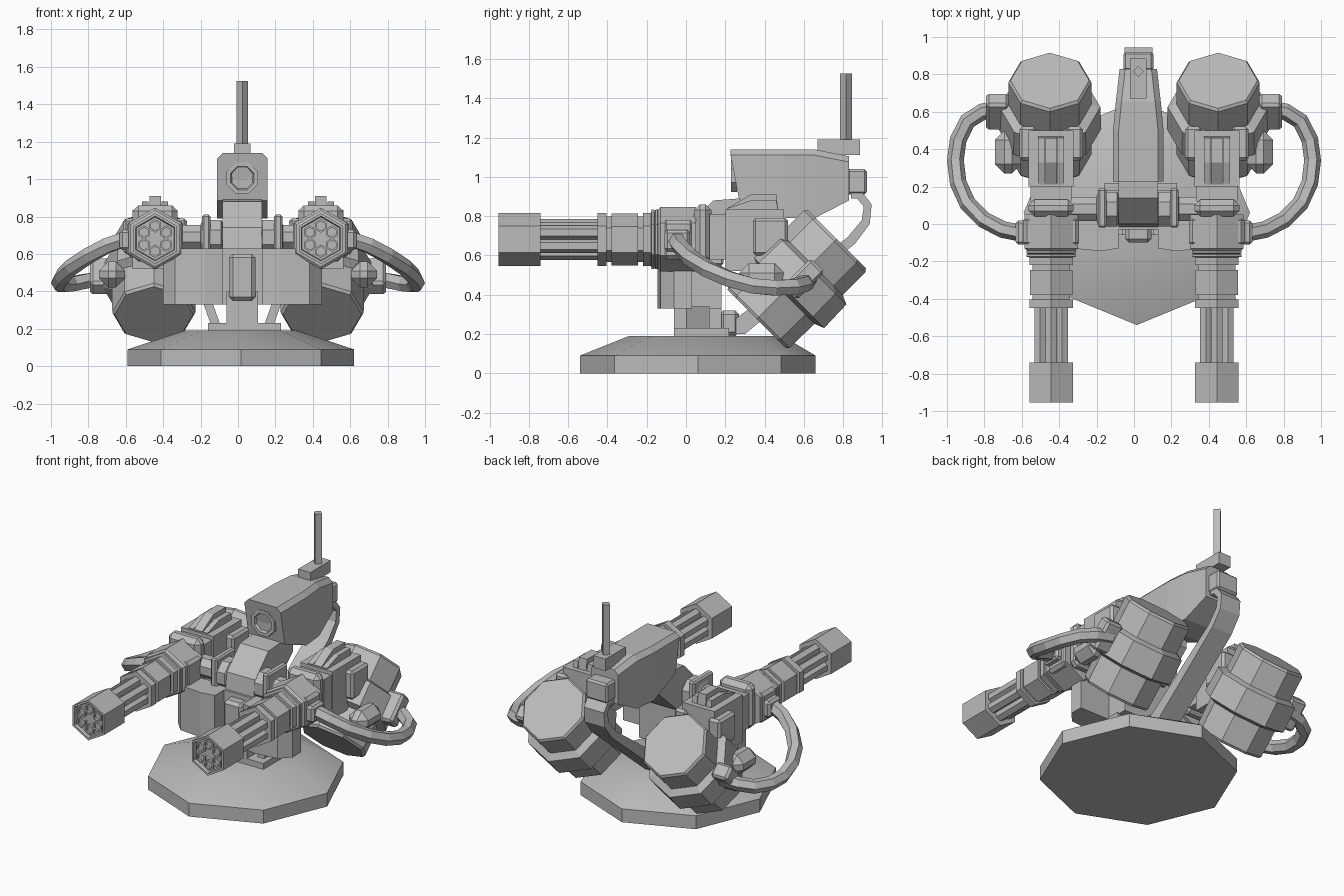
import bpy, bmesh, math
from mathutils import Vector, Matrix

if "Cube" in bpy.data.objects:
    bpy.data.objects.remove(bpy.data.objects["Cube"])

grey = bpy.data.materials.new("plain grey")
grey.use_nodes = True
COLOUR = (0.5, 0.5, 0.5, 1)
grey.diffuse_color = COLOUR
grey.node_tree.nodes["Principled BSDF"].inputs["Base Color"].default_value = COLOUR
CX = 0.023  # centre line of the pedestal and sensor


def finish(name, bm):
    bmesh.ops.recalc_face_normals(bm, faces=bm.faces)
    mesh = bpy.data.meshes.new(name)
    bm.to_mesh(mesh)
    bm.free()
    mesh.materials.append(grey)
    ob = bpy.data.objects.new(name, mesh)
    bpy.context.collection.objects.link(ob)
    return ob


def skin(name, rings):
    """Closed surface through equal-length rings of points."""
    bm = bmesh.new()
    rows = [[bm.verts.new(p) for p in ring] for ring in rings]
    n = len(rows[0])
    for a, b in zip(rows, rows[1:]):
        for i in range(n):
            j = (i + 1) % n
            bm.faces.new((a[i], a[j], b[j], b[i]))
    bm.faces.new(rows[0])
    bm.faces.new(rows[-1])
    return finish(name, bm)


def box(name, x, y, z, cut=0.0):
    """Box from ranges, its edges optionally chamfered."""
    bm = bmesh.new()
    bmesh.ops.create_cube(bm, size=1)
    for v in bm.verts:
        v.co = [(r[0] + r[1]) / 2 + c * (r[1] - r[0]) for r, c in zip((x, y, z), v.co)]
    if cut:
        bmesh.ops.bevel(bm, geom=bm.edges[:], offset=cut, segments=1, affect='EDGES')
    return finish(name, bm)


def side_prism(name, x, outline):
    """Side profile of (y, z) points extruded across x."""
    return skin(name, [[(k, p, q) for p, q in outline] for k in x])


def plan_prism(name, z, outline):
    """Plan of (x, y) points extruded up z."""
    return skin(name, [[(p, q, k) for p, q in outline] for k in z])


def turned(name, centre, axis, sides, profile, phase=0.0, up=(0, 0, 1)):
    """Faceted solid of (distance, radius) steps along an axis."""
    c, a = Vector(centre), Vector(axis).normalized()
    u = (Vector(up) - a * a.dot(Vector(up))).normalized()
    w = a.cross(u)
    angles = [math.tau * i / sides + phase for i in range(sides)]
    return skin(name, [[c + a * s + (u * math.cos(t) + w * math.sin(t)) * r for t in angles]
                       for s, r in profile])


def sweep(name, path, wide, thick):
    """Six-sided flattened tube along a path."""
    pts = [Vector(p) for p in path]
    rings = []
    for i, p in enumerate(pts):
        t = (pts[min(i + 1, len(pts) - 1)] - pts[max(i - 1, 0)]).normalized()
        n = t.cross(Vector((0, 0, 1))).normalized()
        b = n.cross(t)
        rings.append([p + n * math.cos(k * math.pi / 3) * wide + b * math.sin(k * math.pi / 3) * thick
                      for k in range(6)])
    return skin(name, rings)


# Octagonal foot, its top drawn in
eighths = [math.tau * i / 8 for i in range(8)]
foot = skin("base", [[(0.015 + rx * math.cos(t), cy + ry * math.sin(t), z) for t in eighths]
                     for z, rx, ry, cy in ((0, 0.605, 0.6, 0.06), (0.09, 0.605, 0.6, 0.06),
                                           (0.19, 0.3, 0.39, 0.1))])

# Pedestal
box("pedestal_plate", (-0.16, 0.23), (-0.06, 0.22), (0.18, 0.23))
box("pedestal_column", (CX - 0.085, CX + 0.085), (-0.06, 0.18), (0.2, 0.4))
box("pedestal_heel", (CX - 0.08, CX + 0.08), (0.17, 0.27), (0.19, 0.32), 0.02)
box("body_core", (CX - 0.2, CX + 0.2), (-0.03, 0.18), (0.33, 0.63))
box("front_shaft", (CX - 0.07, CX + 0.07), (-0.1, 0), (0.35, 0.6), 0.02)
for s in (-1, 1):
    skin("pedestal_leg", [[(CX + s * x, y, z) for x, y in ((x0, 0), (x0 + 0.05, 0), (x0 + 0.05, 0.12), (x0, 0.12))]
                          for z, x0 in ((0.2, 0.11), (0.34, 0.16))])

# Rear support strap rising from the foot to the back of the sensor
side_prism("rear_strap", (CX - 0.075, CX + 0.075),
           ((0.84, 0.93), (0.89, 0.93), (0.945, 0.86), (0.935, 0.76), (0.86, 0.66), (0.3, 0.2),
            (0.2, 0.2), (0.2, 0.24), (0.82, 0.69), (0.895, 0.78), (0.905, 0.85), (0.87, 0.89), (0.84, 0.89)))

# Axle between the guns, with its lugs, and the sensor neck
turned("axle", (-0.36, 0.08, 0.69), (1, 0, 0), 8,
       ((0, 0.07), (0.16, 0.07), (0.17, 0.1), (0.27, 0.1), (0.28, 0.08), (0.48, 0.08), (0.49, 0.1),
        (0.59, 0.1), (0.6, 0.07), (0.72, 0.07)), math.pi / 8)
for s in (-1, 1):
    box("axle_lug", sorted((CX + s * 0.17, CX + s * 0.215)), (-0.02, 0.19), (0.55, 0.81), 0.01)
side_prism("sensor_neck", (CX - 0.105, CX + 0.105),
           ((-0.02, 0.6), (0.0, 0.74), (0.14, 0.88), (0.4, 0.9), (0.4, 0.78), (0.2, 0.6)))

# Sensor housing, tapered to the rear
ch = 0.03
rings = []
for y0, y1, w, low, high in ((0.27, 0.227, 0.135, 0.885, 1.14), (0.5, 0.5, 0.135, 0.79, 1.14),
                             (0.655, 0.655, 0.12, 0.79, 1.14), (0.83, 0.83, 0.1, 0.88, 1.105)):
    rings.append([(CX - w, y0, low), (CX + w, y0, low), (CX + w, y1, high - ch),
                  (CX + w - ch, y1, high), (CX - w + ch, y1, high), (CX - w, y1, high - ch)])
skin("sensor_housing", rings)
box("sensor_back", (CX - 0.08, CX + 0.08), (0.82, 0.92), (0.91, 1.04), 0.012)
turned("lens_ring", (CX, 0.26, 1.005), (0, -1, 0), 8,
       ((0, 0.09), (0.03, 0.09), (0.03, 0.068), (0.012, 0.06)), math.pi / 8)
box("antenna_mount", (CX - 0.045, CX + 0.045), (0.67, 0.885), (1.11, 1.19))
turned("antenna", (CX, 0.815, 1.18), (0, 0, 1), 4, ((0, 0.03), (0.345, 0.03)), 0, (1, 0, 0))

DRUM_AXIS = (0, -1, -1)
for s in (-1, 1):
    side = "left" if s > 0 else "right"
    gx, gz = s * 0.443, 0.682

    def across(a, b):
        return sorted((gx + s * a, gx + s * b))

    # Shield plate beside the front shaft
    plan_prism(side + "_shield", (0.33, 0.63),
               [(CX + s * x, y) for x, y in ((0.105, -0.13), (0.2, -0.145), (0.36, -0.13),
                                             (0.425, -0.06), (0.425, 0.03), (0.105, 0.03))])

    # Muzzle block with six bores
    muzzle = turned(side + "_muzzle", (gx, -0.74, gz), (0, -1, 0), 6,
                    ((0, 0.135), (0.215, 0.135), (0.215, 0.12), (0.19, 0.115)))
    for k in range(6):
        t = k * math.pi / 3
        at = (gx + 0.068 * math.sin(t), -0.4, gz + 0.068 * math.cos(t))
        turned(side + "_barrel", at, (0, -1, 0), 6, ((0, 0.036), (0.545, 0.036), (0.545, 0.025), (0.45, 0.025)))
    turned(side + "_barrel_core", (gx, -0.2, gz), (0, -1, 0), 6, ((0, 0.06), (0.73, 0.06)))

    # Stepped hexagonal sleeve behind the barrels
    turned(side + "_sleeve", (gx, -0.45, gz), (0, 1, 0), 6,
           ((0, 0.135), (0.045, 0.135), (0.045, 0.115), (0.07, 0.115), (0.07, 0.132), (0.205, 0.132),
            (0.205, 0.115), (0.23, 0.115), (0.23, 0.135), (0.272, 0.135), (0.275, 0.152), (0.288, 0.152),
            (0.29, 0.14), (0.294, 0.152), (0.306, 0.152), (0.31, 0.14)))

    # Receiver, collar and breech
    turned(side + "_receiver", (gx, -0.15, gz), (0, 1, 0), 6, ((0, 0.14), (0.02, 0.165), (0.2, 0.165)))
    box(side + "_receiver_sides", across(-0.15, 0.15), (-0.12, 0.04), (0.58, 0.78), 0.02)
    box(side + "_collar", across(-0.12, 0.12), (0.04, 0.13), (0.56, 0.86), 0.03)
    box(side + "_breech_neck", across(-0.11, 0.11), (0.12, 0.21), (0.58, 0.81))
    box(side + "_breech", across(-0.12, 0.12), (0.2, 0.5), (0.52, 0.835))
    for e in (-1, 1):
        box(side + "_breech_rail", across(e * 0.08, e * 0.17), (0.34, 0.52), (0.6, 0.79), 0.015)
    for a, b, top in ((-0.07, -0.035, 0.88), (-0.03, 0.03, 0.91), (0.035, 0.07, 0.88)):
        side_prism(side + "_breech_fin", across(a, b),
                   ((0.21, 0.82), (0.21, 0.84), (0.33, top), (0.46, top), (0.47, 0.82)))

    # Banded ammunition drum leaning back
    turned(side + "_drum", (gx + s * 0.007, 0.767, 0.683), DRUM_AXIS, 8,
           ((0, 0.21), (0.015, 0.222), (0.18, 0.222), (0.2, 0.27), (0.365, 0.275), (0.385, 0.225),
            (0.56, 0.222), (0.575, 0.21)))

    # Feed hose with its two sockets
    box(side + "_hose_socket", across(0.1, 0.19), (-0.11, 0.02), (0.62, 0.73), 0.015)
    sweep(side + "_feed_hose",
          [(s * x, y, z) for x, y, z in ((0.6, -0.05, 0.68), (0.7, -0.03, 0.645), (0.8, 0.02, 0.59),
                                         (0.89, 0.11, 0.53), (0.94, 0.22, 0.48), (0.955, 0.34, 0.445),
                                         (0.94, 0.45, 0.435), (0.89, 0.55, 0.44), (0.81, 0.6, 0.455),
                                         (0.7, 0.62, 0.47))], 0.045, 0.045)
    bracket = box(side + "_drum_bracket", (-0.06, 0.06), (-0.05, 0.05), (-0.1, 0.1), 0.015)
    bracket.matrix_world = Matrix.Translation((s * 0.73, 0.6, 0.48)) @ Matrix.Rotation(-math.pi / 4, 4, 'X')
    box(side + "_drum_arm", across(0.16, 0.3), (0.27, 0.5), (0.42, 0.56), 0.05)

# Smooth only the shallow angles of the foot
bpy.ops.object.select_all(action='DESELECT')
foot.select_set(True)
bpy.context.view_layer.objects.active = foot
bpy.ops.object.shade_smooth_by_angle(angle=math.radians(40))
